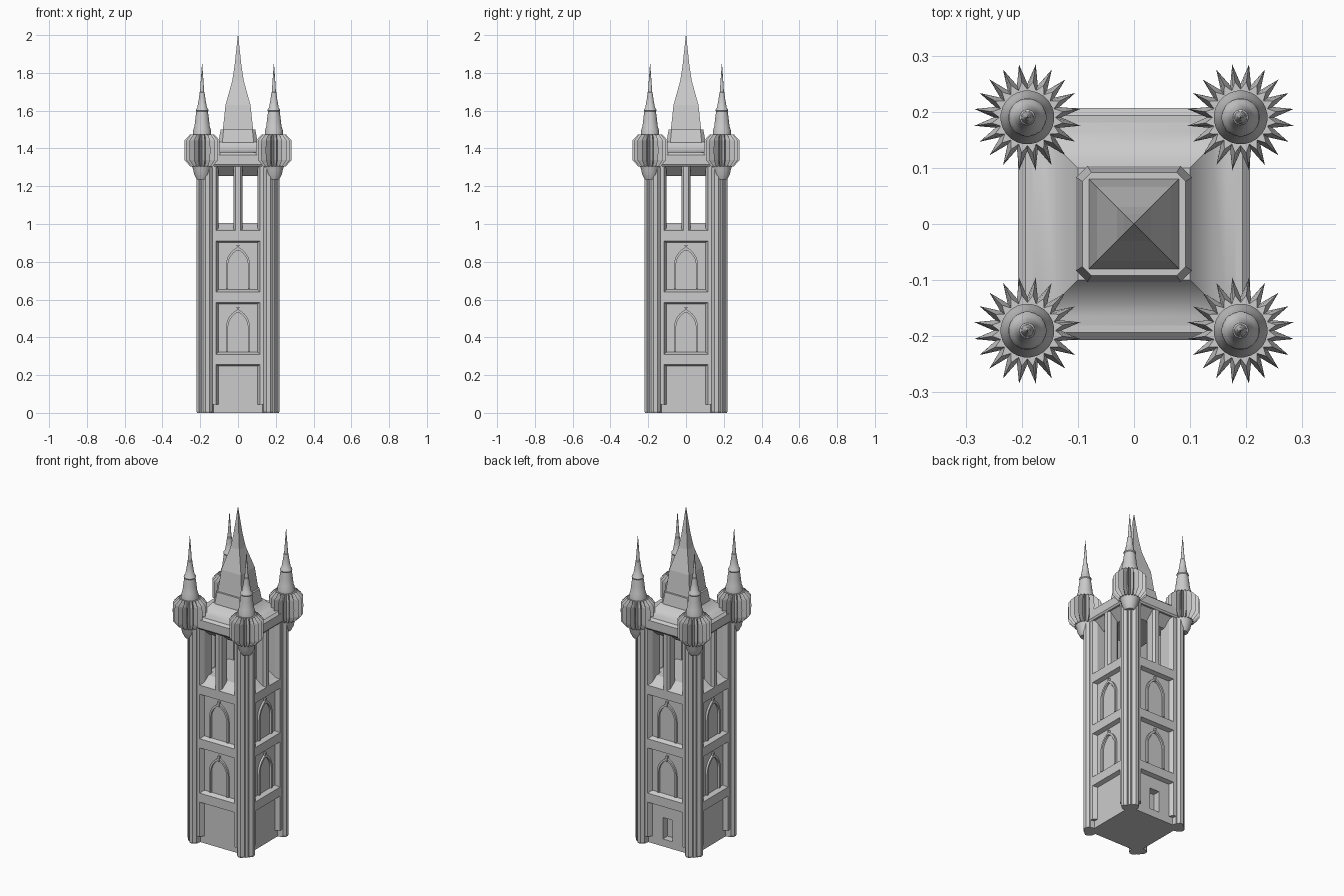
import bpy, bmesh
from math import pi, sin, cos, sqrt
from mathutils import Matrix

if "Cube" in bpy.data.objects:
    bpy.data.objects.remove(bpy.data.objects["Cube"])


def add_object(name, bm, smooth=False, turn=0.0, loc=(0, 0, 0)):
    bmesh.ops.recalc_face_normals(bm, faces=bm.faces)
    mesh = bpy.data.meshes.new(name)
    bm.to_mesh(mesh)
    bm.free()
    ob = bpy.data.objects.new(name, mesh)
    bpy.context.collection.objects.link(ob)
    ob.location = loc
    ob.rotation_euler.z = turn
    if smooth:
        bpy.ops.object.select_all(action='DESELECT')
        ob.select_set(True)
        bpy.context.view_layer.objects.active = ob
        bpy.ops.object.shade_smooth_by_angle(angle=0.6)
    return ob


def repeat(ob, turns=4):
    """Copies around the tower axis."""
    for k in range(1, turns):
        c = ob.copy()
        c.location = Matrix.Rotation(k * pi / 2, 3, 'Z') @ ob.location
        c.rotation_euler.z = ob.rotation_euler.z + k * pi / 2
        bpy.context.collection.objects.link(c)


def loft(rings):
    """Skin rings of 3D points and cap both ends."""
    bm = bmesh.new()
    vs = [[bm.verts.new(p) for p in r] for r in rings]
    n = len(vs[0])
    for a, b in zip(vs, vs[1:]):
        for i in range(n):
            j = (i + 1) % n
            bm.faces.new((a[i], a[j], b[j], b[i]))
    bm.faces.new(vs[0])
    bm.faces.new(vs[-1])
    return bm


def square(h, z, c=0.0):
    """Square ring of half width h, with optional cut corners c."""
    if c == 0:
        return [(-h, -h, z), (h, -h, z), (h, h, z), (-h, h, z)]
    k = h - c
    return [(-k, -h, z), (k, -h, z), (h, -k, z), (h, k, z),
            (k, h, z), (-k, h, z), (-h, k, z), (-h, -k, z)]


def circle(r, z, n=24, cx=0, cy=0):
    return [(cx + r * cos(2 * pi * (i + .5) / n), cy + r * sin(2 * pi * (i + .5) / n), z)
            for i in range(n)]


def star(ro, ri, z, points=20):
    return [((ri if i % 2 else ro) * cos(pi * (i + 1) / points),
             (ri if i % 2 else ro) * sin(pi * (i + 1) / points), z)
            for i in range(points * 2)]


def plan(pts, z0, z1):
    return loft([[(x, y, z) for x, y in pts] for z in (z0, z1)])


# Wall core with the small back doorway
core = add_object("wall_core", loft([square(.175, 0), square(.175, .94)]))
door = add_object("door_cutter", loft([[(x, y, z) for x, y in
                  [(-.033, .13), (.033, .13), (.033, .25), (-.033, .25)]] for z in (.045, .175)]))
door.hide_render = True
mod = core.modifiers.new("doorway", 'BOOLEAN')
mod.operation = 'DIFFERENCE'
mod.object = door
bpy.context.view_layer.objects.active = core
bpy.ops.object.modifier_apply(modifier=mod.name)
bpy.data.objects.remove(door)

# Corner piers with chamfered inner edges and two attached shafts each
repeat(add_object("corner_pier", plan(
    [(.103, .103), (.175, .103), (.2, .117), (.2, .192), (.192, .2), (.117, .2), (.103, .175)],
    0.045, 1.33)))
repeat(add_object("pier_foot", plan(
    [(.12, .12), (.2, .135), (.2, .192), (.192, .2), (.135, .2)], 0, .045)))
for name, x, y in (("pier_shaft_a", .161, .195), ("pier_shaft_b", .195, .161)):
    repeat(add_object(name, loft([circle(.024, 0, 8, x, y), circle(.027, .01, 8, x, y),
                                  circle(.027, 1.3, 8, x, y)])))

# Horizontal bands with splayed edges
for z0, z1 in ((.255, .31), (.585, .64), (.91, .965)):
    sec = [(-.165, z0 - .008), (-.175, z0 - .008), (-.2, z0),
           (-.2, z1), (-.175, z1 + .012), (-.165, z1 + .012)]
    repeat(add_object("wall_band", loft([[(x, y, z) for y, z in sec] for x in (-.13, .13)])))


# Blind pointed windows: raised arch mouldings and inner panels
def arch(w, z0, spring, rise, steps=7):
    d = (rise * rise - w * w) / (2 * w)
    half = []
    for i in range(steps + 1):
        z = rise * sin(pi / 2 * i / steps)
        half.append((sqrt((w + d) ** 2 - z * z) - d, spring + z))
    right = [(w, z0)] + half
    return right + [(-x, z) for x, z in reversed(right[:-1])]


for z in (.325, .655):
    out = arch(.064, z, z + .125, .098)
    inn = arch(.053, z, z + .125, .083)
    bm = bmesh.new()
    rows = [[bm.verts.new((x, y, h)) for x, h in pts]
            for pts, y in ((out, -.172), (out, -.187), (inn, -.187), (inn, -.172))]
    for k in range(4):
        a, b = rows[k], rows[(k + 1) % 4]
        for i in range(len(a) - 1):
            bm.faces.new((a[i], a[i + 1], b[i + 1], b[i]))
    for e in (0, -1):
        bm.faces.new([r[e] for r in rows])
    repeat(add_object("window_arch", bm))
    repeat(add_object("window_panel", loft([[(x, y, h) for x, h in arch(.048, z, z + .123, .078)]
                                            for y in (-.172, -.179)])))
    # Keystone above the arch
    repeat(add_object("window_keystone", loft([[(x, y, h) for x, h in
           [(-.005, z + .205), (.005, z + .205), (.007, z + .235), (-.007, z + .235)]]
           for y in (-.172, -.189)])))

# Open belfry: sloped floor, sloped ceiling and mullions
add_object("belfry_floor", loft([square(.195, .93), square(.195, .965), square(.135, 1.005)]))
add_object("belfry_ceiling", loft([square(.135, 1.255), square(.195, 1.31), square(.195, 1.33)]))
repeat(add_object("belfry_mullion", plan(
    [(-.012, -.2), (.012, -.2), (.023, -.185), (.023, -.14), (.012, -.125),
     (-.012, -.125), (-.023, -.14), (-.023, -.185)], .95, 1.32)))

# Cornice and roof skirt
add_object("cornice", loft([square(.2, 1.305), square(.207, 1.315),
                            square(.207, 1.365), square(.193, 1.378)]))
add_object("roof_slope", loft([square(.193, 1.375), square(.165, 1.382), square(.138, 1.395),
                               square(.115, 1.415), square(.1, 1.435)]), smooth=True)
add_object("spire_base", loft([square(.103, 1.41, .02), square(.103, 1.435, .02),
                               square(.092, 1.5, .016)]))

# Main spire
add_object("main_spire", loft([square(h, z) for h, z in
           ((.082, 1.49), (.079, 1.51), (.066, 1.63), (.03, 1.76), (.018, 1.84), (.0008, 2.0))]))

# Corner turrets: corbel, fluted drum, stepped pinnacle
repeat(add_object("turret_corbel", loft([circle(r, z) for r, z in
       ((.028, 1.235), (.043, 1.265), (.047, 1.285), (.056, 1.31))]),
       smooth=True, loc=(.19, .19, 0)))
repeat(add_object("turret_drum", loft([star(*s) for s in
       ((.064, .05, 1.305), (.094, .06, 1.338), (.0955, .06, 1.39),
        (.094, .06, 1.443), (.064, .05, 1.475))]), loc=(.19, .19, 0)))
repeat(add_object("turret_pinnacle", loft([circle(r, z) for r, z in
       ((.048, 1.46), (.048, 1.495), (.041, 1.515), (.036, 1.56), (.031, 1.595), (.034, 1.6),
        (.033, 1.607), (.026, 1.615), (.018, 1.66), (.014, 1.69), (.014, 1.697), (.011, 1.7),
        (.007, 1.76), (.0005, 1.85))]), smooth=True, loc=(.19, .19, 0)))
